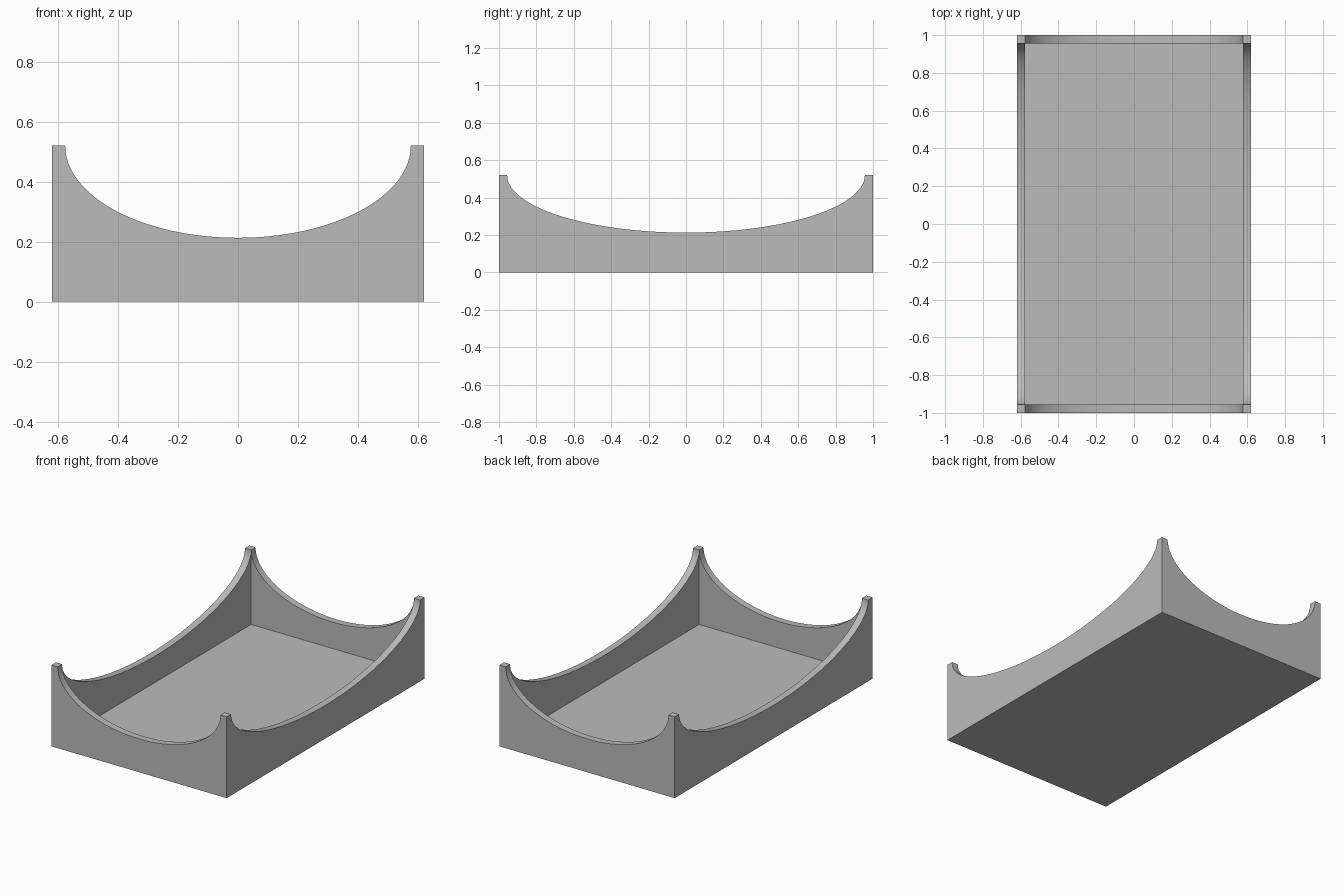
import bpy
import math

cube = bpy.data.objects.get("Cube")
if cube:
    bpy.data.objects.remove(cube, do_unlink=True)

HALF_X, HALF_Y, HEIGHT = 0.62, 1.0, 0.52
WALL = 0.044          # thickness of walls and floor
DIP = 0.307           # depth of the scooped wall edges
INNER_X, INNER_Y = HALF_X - WALL, HALF_Y - WALL

grey = bpy.data.materials.new("plain grey")
grey.use_nodes = True
colour = (0.5, 0.5, 0.5, 1)
grey.diffuse_color = colour
grey.node_tree.nodes["Principled BSDF"].inputs["Base Color"].default_value = colour


def add_box(name, half_x, half_y, bottom, top):
    bpy.ops.mesh.primitive_cube_add(size=2, location=(0, 0, (bottom + top) / 2))
    box = bpy.context.object
    box.name = name
    box.scale = (half_x, half_y, (top - bottom) / 2)
    bpy.ops.object.transform_apply(location=True, scale=True)
    box.data.materials.append(grey)
    return box


def add_scoop(name, radius, turn):
    """Elliptical cylinder lying through the walls, centred on the rim."""
    bpy.ops.mesh.primitive_cylinder_add(vertices=128, radius=1, depth=3)
    scoop = bpy.context.object
    scoop.name = name
    scoop.scale = (radius, DIP, 1)
    bpy.ops.object.transform_apply(scale=True)
    scoop.rotation_euler = (math.pi / 2, 0, turn)
    scoop.location.z = HEIGHT
    bpy.ops.object.transform_apply(location=True, rotation=True)
    scoop.data.materials.append(grey)
    return scoop


# Open tray: a block hollowed out, with each pair of walls scooped
tray = add_box("tray", HALF_X, HALF_Y, 0, HEIGHT)
cutters = [
    add_box("hollow_cutter", INNER_X, INNER_Y, WALL, HEIGHT + 0.5),
    add_scoop("end_wall_cutter", INNER_X, 0),
    add_scoop("side_wall_cutter", INNER_Y, math.pi / 2),
]
bpy.ops.object.select_all(action='DESELECT')
tray.select_set(True)
bpy.context.view_layer.objects.active = tray
for cutter in cutters:
    cutter.hide_render = True
    cut = tray.modifiers.new(cutter.name, 'BOOLEAN')
    cut.operation = 'DIFFERENCE'
    cut.solver = 'EXACT'
    cut.object = cutter
    bpy.ops.object.modifier_apply(modifier=cut.name)
for cutter in cutters:
    bpy.data.objects.remove(cutter, do_unlink=True)

# Smooth scoops, crisp corners
bpy.ops.object.shade_smooth_by_angle(angle=math.radians(30))
